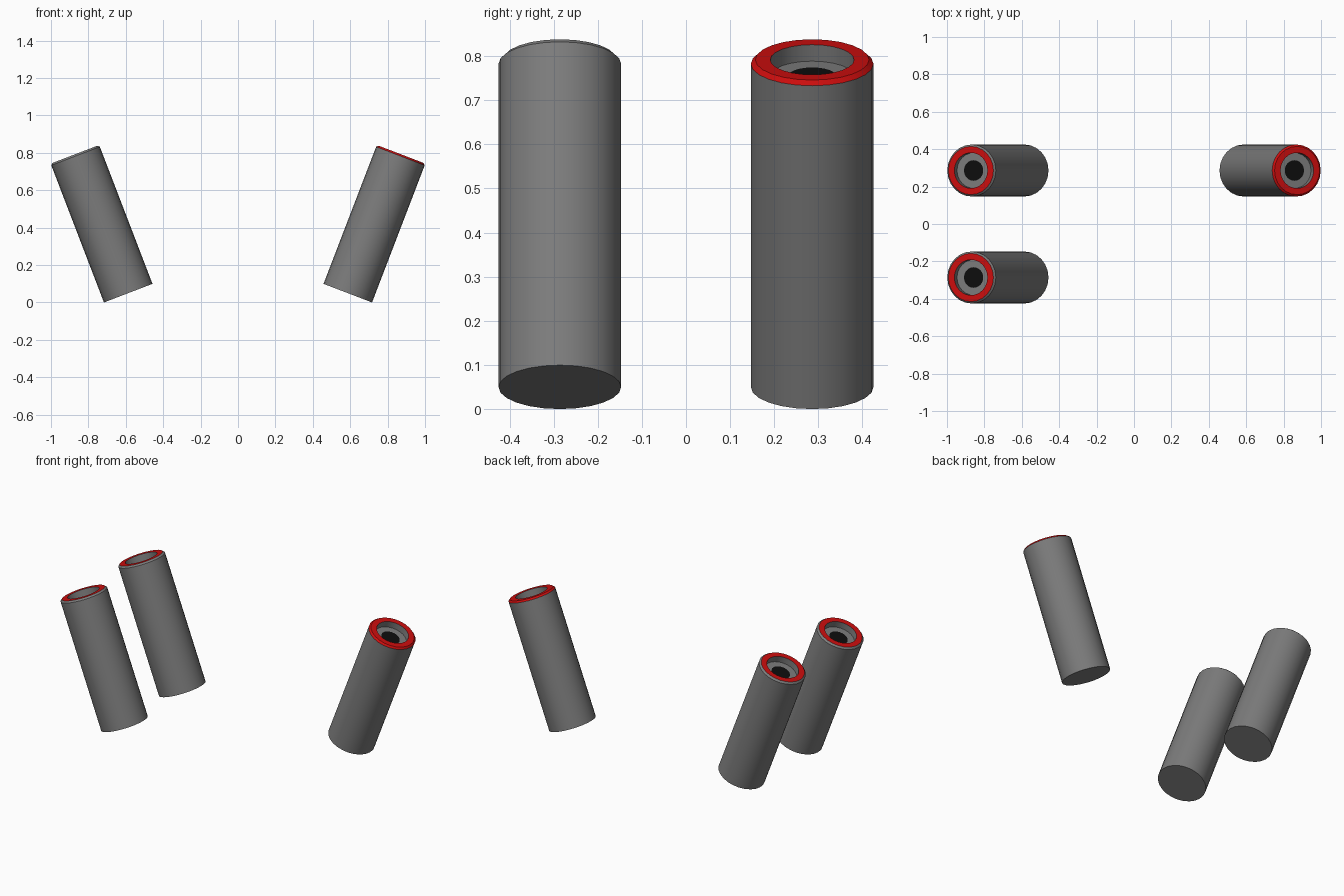
import bpy, bmesh, math
from mathutils import Matrix

if "Cube" in bpy.data.objects:
    bpy.data.objects.remove(bpy.data.objects["Cube"])

SIDES, TILT = 24, math.radians(21)
R, L, BEVEL = 0.139, 0.795, 0.01
HOLE, DEPTH = 0.095, 0.04


def material(name, rgb):
    m = bpy.data.materials.new(name)
    m.diffuse_color = (*rgb, 1)
    m.use_nodes = True
    m.node_tree.nodes["Principled BSDF"].inputs["Base Color"].default_value = m.diffuse_color
    return m


GREY = material("grey metal", (0.2, 0.2, 0.2))
RED = material("red rim", (0.6, 0.004, 0.004))
BLACK = material("black bore", (0.004, 0.004, 0.004))


# Lathe profile of (radius, height, material of the band that ends there)
def tube(name, side, y, bevel_mat):
    profile = [(0, 0, 0), (R, 0, 0), (R, L - BEVEL, 0),
               (R - BEVEL, L, bevel_mat), (HOLE, L, 1),
               (HOLE, L - DEPTH, 0), (0.055, L - DEPTH, 0),
               (0, L - DEPTH, 2)]
    bm = bmesh.new()
    rings = []
    for r, z, _ in profile:
        n = SIDES if r else 1
        rings.append([bm.verts.new((r * math.cos(2 * math.pi * i / SIDES),
                                    r * math.sin(2 * math.pi * i / SIDES), z))
                      for i in range(n)])
    for k in range(1, len(rings)):
        a, b = rings[k - 1], rings[k]
        for i in range(SIDES):
            j = (i + 1) % SIDES
            if len(a) == 1:
                vs = (a[0], b[j], b[i])
            elif len(b) == 1:
                vs = (a[i], a[j], b[0])
            else:
                vs = (a[i], a[j], b[j], b[i])
            bm.faces.new(vs).material_index = profile[k][2]
    # lean outwards and stand on the ground
    bm.transform(Matrix.Translation((side * 0.587, y, R * math.sin(TILT)))
                 @ Matrix.Rotation(side * TILT, 4, 'Y'))
    bmesh.ops.recalc_face_normals(bm, faces=bm.faces)
    me = bpy.data.meshes.new(name)
    bm.to_mesh(me)
    bm.free()
    for m in (GREY, RED, BLACK):
        me.materials.append(m)
    ob = bpy.data.objects.new(name, me)
    bpy.context.collection.objects.link(ob)
    bpy.ops.object.select_all(action='DESELECT')
    ob.select_set(True)
    bpy.context.view_layer.objects.active = ob
    bpy.ops.object.shade_smooth_by_angle(angle=math.radians(30))


# Three leaning tubes; the right one has a fully red rim edge
tube("front_left_tube", -1, -0.286, 0)
tube("back_left_tube", -1, 0.286, 0)
tube("back_right_tube", 1, 0.286, 1)
